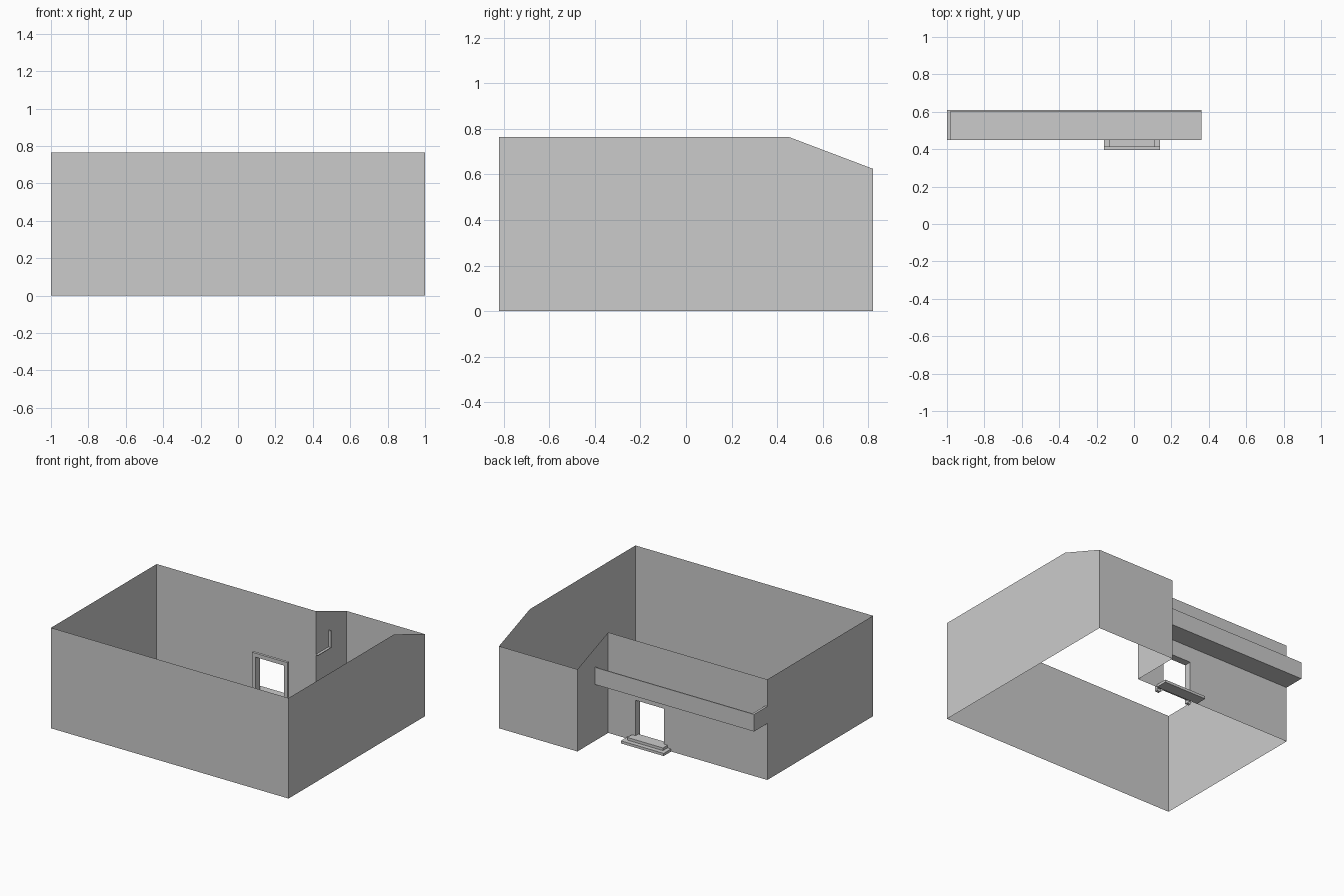
import bpy

if "Cube" in bpy.data.objects:
    bpy.data.objects.remove(bpy.data.objects["Cube"])

grey = bpy.data.materials.new("plain grey")
grey.use_nodes = True
colour = (0.6, 0.6, 0.6, 1)
grey.diffuse_color = colour
grey.node_tree.nodes["Principled BSDF"].inputs["Base Color"].default_value = colour


def add_mesh(name, verts, faces):
    mesh = bpy.data.meshes.new(name)
    mesh.from_pydata(verts, [], faces)
    mesh.materials.append(grey)
    obj = bpy.data.objects.new(name, mesh)
    bpy.context.collection.objects.link(obj)
    return obj


def panel(name, verts):
    return add_mesh(name, verts, [range(len(verts))])


def box(name, x0, x1, y0, y1, z0, z1):
    verts = [(x, y, z) for x in (x0, x1) for y in (y0, y1) for z in (z0, z1)]
    faces = [(0, 1, 3, 2), (4, 6, 7, 5), (0, 4, 5, 1),
             (2, 3, 7, 6), (0, 2, 6, 4), (1, 5, 7, 3)]
    return add_mesh(name, verts, faces)


W, D = 1.0, 0.82            # half width and half depth
TOP, EAVE = 0.765, 0.625    # wall height and low end of the slope
NX, NY = 0.34, 0.45         # inner corner of the recess
DL, DR, DH = -0.13, 0.11, 0.31   # doorway

# Outer walls, single sheets
panel("front_wall", [(-W, -D, 0), (W, -D, 0), (W, -D, TOP), (-W, -D, TOP)])
panel("left_wall", [(W, -D, 0), (W, D, 0), (W, D, EAVE), (W, NY, TOP), (W, -D, TOP)])
panel("back_wall", [(W, D, 0), (NX, D, 0), (NX, D, EAVE), (W, D, EAVE)])
panel("recess_side_wall", [(NX, D, 0), (NX, NY, 0), (NX, NY, TOP), (NX, D, EAVE)])
panel("right_wall", [(-W, NY, 0), (-W, -D, 0), (-W, -D, TOP), (-W, NY, TOP)])

# Recessed wall around the doorway
panel("recess_back_wall", [(NX, NY, 0), (DR, NY, 0), (DR, NY, DH), (DL, NY, DH),
                           (DL, NY, 0), (-W, NY, 0), (-W, NY, TOP), (NX, NY, TOP)])

# Doorway lining and inner casing
IN, MID = 0.395, 0.415
for side, x in (("right", DL), ("left", DR)):
    panel(side + "_door_reveal", [(x, MID, 0), (x, NY, 0), (x, NY, DH), (x, MID, DH)])
    out = -0.03 if x == DL else 0.03
    box(side + "_door_casing", min(x, x + out), max(x, x + out), IN, MID, 0, DH + 0.03)
panel("door_head_reveal", [(DL, MID, DH), (DR, MID, DH), (DR, NY, DH), (DL, NY, DH)])
box("door_head_casing", DL, DR, IN, MID, DH, DH + 0.03)

# Stepped doorstep
box("lower_step", -0.19, 0.17, NY, 0.54, 0, 0.02)
box("upper_step", -0.16, 0.14, MID, 0.505, 0.02, 0.04)

# Open-topped canopy over the door
CX, CY, CZ, CT = 0.36, 0.61, 0.43, 0.56
box("canopy_base", -W, CX, NY, CY, CZ, CZ + 0.005)
box("canopy_fascia", -W, CX, CY - 0.008, CY, CZ, CT)
box("canopy_end", -W, -W + 0.018, NY, CY, CZ, CT)
